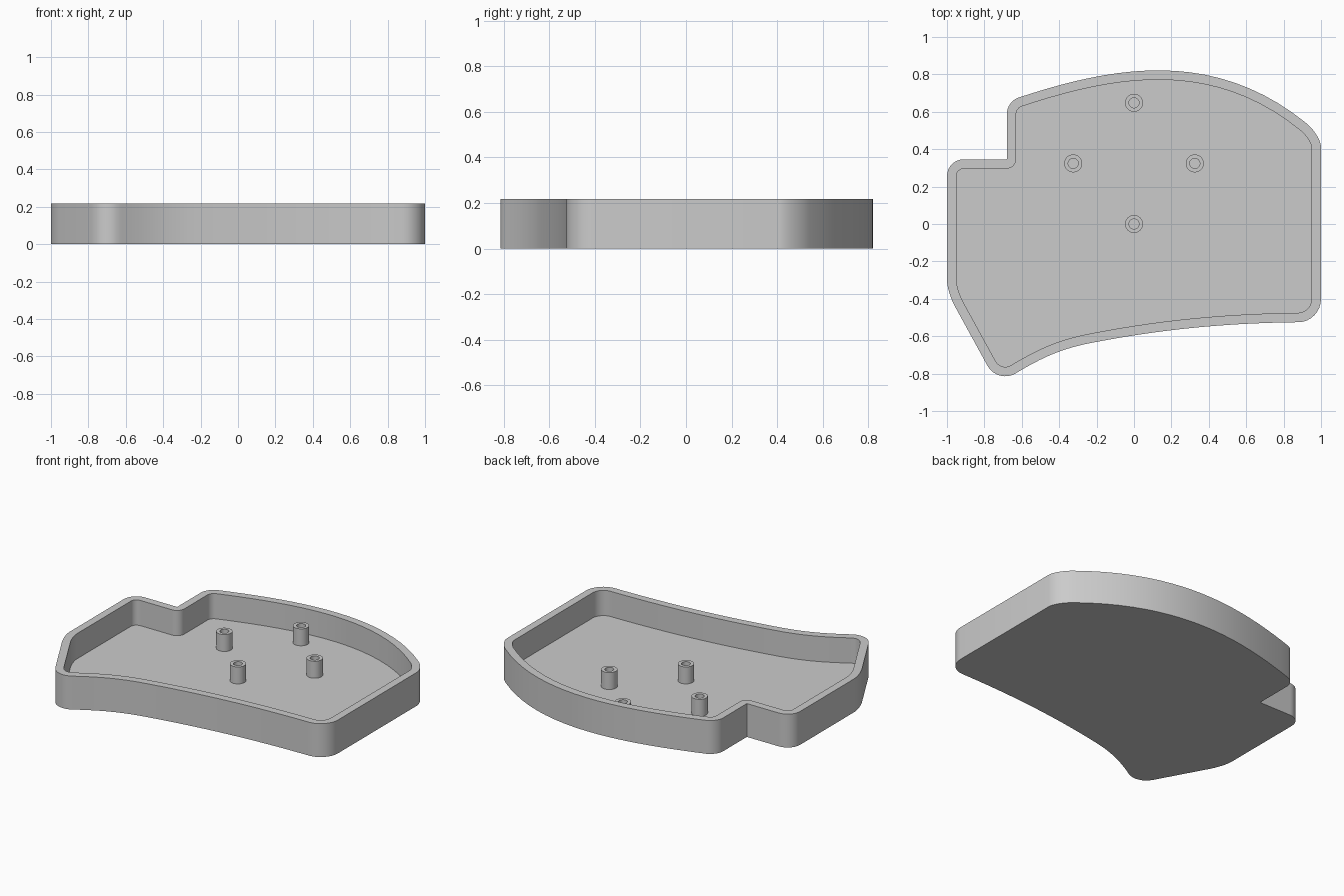
import bpy
import bmesh
from math import cos, sin, tau, radians
from mathutils import Vector

if "Cube" in bpy.data.objects:
    bpy.data.objects.remove(bpy.data.objects["Cube"])

HEIGHT, FLOOR, WALL = 0.217, 0.053, 0.05
POST_TOP, POST_R, HOLE_R = 0.163, 0.048, 0.027

grey = bpy.data.materials.new("plain grey")
grey.use_nodes = True
colour = (0.6, 0.6, 0.6, 1)
grey.diffuse_color = colour
grey.node_tree.nodes["Principled BSDF"].inputs["Base Color"].default_value = colour


def bezier(a, b, c, d, steps=20):
    a, b, c, d = map(Vector, (a, b, c, d))
    ts = [i / steps for i in range(steps + 1)]
    return [a * (1 - t) ** 3 + b * 3 * t * (1 - t) ** 2
            + c * 3 * t * t * (1 - t) + d * t ** 3 for t in ts]


def corner(a, c, b):
    a, c, b = map(Vector, (a, c, b))
    return bezier(a, a.lerp(c, 0.55), b.lerp(c, 0.55), b, 8)


def inset(points, dist):
    """Offset a counter-clockwise outline inwards."""
    result = []
    for i, p in enumerate(points):
        e1 = (p - points[i - 1]).normalized()
        e2 = (points[(i + 1) % len(points)] - p).normalized()
        n1, n2 = Vector((-e1.y, e1.x)), Vector((-e2.y, e2.x))
        result.append(p + (n1 + n2) * dist / (1 + n1.dot(n2)))
    return result


def make_part(name, rings, cap_start=True, cap_end=True, closed=False):
    """Skin a stack of (outline, z) rings into one object."""
    bm = bmesh.new()
    loops = [[bm.verts.new((p.x, p.y, z)) for p in pts] for pts, z in rings]
    pairs = list(zip(loops, loops[1:]))
    if closed:
        pairs.append((loops[-1], loops[0]))
    for low, high in pairs:
        for i in range(len(low)):
            j = (i + 1) % len(low)
            bm.faces.new((low[i], low[j], high[j], high[i]))
    if cap_start:
        bm.faces.new(loops[0][::-1])
    if cap_end:
        bm.faces.new(loops[-1])
    mesh = bpy.data.meshes.new(name)
    bm.to_mesh(mesh)
    bm.free()
    mesh.materials.append(grey)
    obj = bpy.data.objects.new(name, mesh)
    bpy.context.collection.objects.link(obj)
    bpy.ops.object.select_all(action="DESELECT")
    obj.select_set(True)
    bpy.context.view_layer.objects.active = obj
    bpy.ops.object.shade_smooth_by_angle(angle=radians(30))
    return obj


# Tray outline, counter-clockwise from the front left corner
sections = [
    corner((0.88, -0.525), (1, -0.523), (1, -0.40)),
    corner((1, 0.41), (1, 0.476), (0.92, 0.54)),
    bezier((0.92, 0.54), (0.42, 0.945), (-0.12, 0.84), (-0.62, 0.675)),
    corner((-0.62, 0.675), (-0.68, 0.655), (-0.68, 0.59)),
    corner((-0.68, 0.348), (-0.68, 0.346), (-0.682, 0.346)),
    corner((-0.91, 0.346), (-1, 0.346), (-1, 0.256)),
    corner((-1, -0.30), (-1, -0.365), (-0.955, -0.445)),
    corner((-0.785, -0.755), (-0.729, -0.86), (-0.63, -0.797)),
    bezier((-0.63, -0.797), (-0.51, -0.725), (-0.41, -0.675), (-0.26, -0.642)),
    bezier((-0.26, -0.642), (0.1, -0.57), (0.45, -0.53), (0.88, -0.525)),
]
outer = []
for section in sections:
    for p in section:
        if not outer or (p - outer[-1]).length > 1e-5:
            outer.append(p)
if (outer[0] - outer[-1]).length < 1e-5:
    outer.pop()
inner = inset(outer, WALL)

# Open tray with floor and rim
make_part("tray", [(outer, 0), (outer, HEIGHT), (inner, HEIGHT), (inner, FLOOR)])


# Hollow mounting posts
def circle(centre, radius, sides=32):
    return [Vector((centre[0] + radius * cos(tau * i / sides),
                    centre[1] + radius * sin(tau * i / sides))) for i in range(sides)]


posts = {"front": (0, 0), "left": (0.325, 0.324),
         "right": (-0.325, 0.324), "back": (0, 0.648)}
for side, spot in posts.items():
    wide, hole = circle(spot, POST_R), circle(spot, HOLE_R)
    make_part(side + "_post", [(wide, FLOOR), (wide, POST_TOP), (hole, POST_TOP),
                               (hole, FLOOR + 0.001)], cap_start=False)
